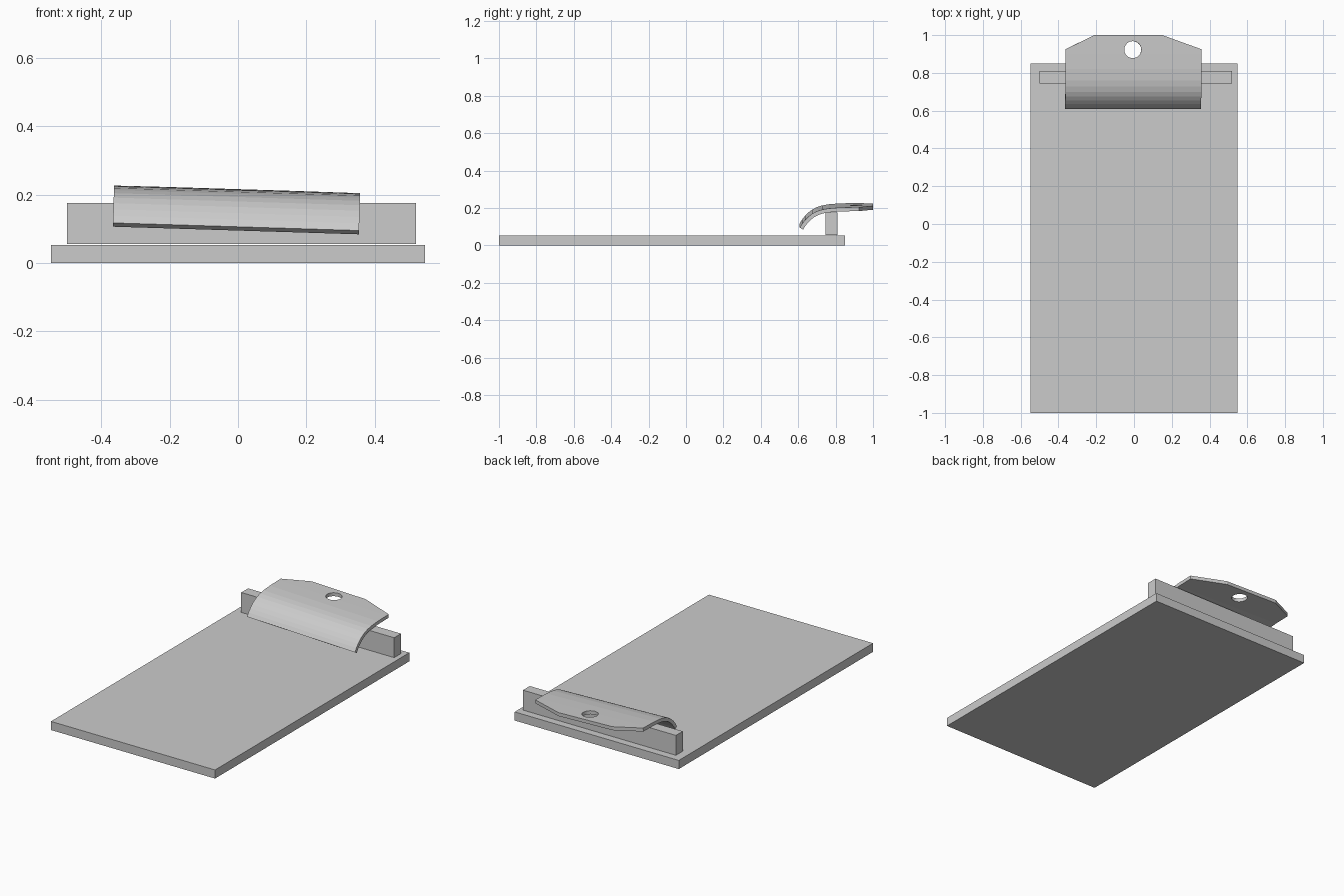
import bpy, bmesh
from math import sin, cos, pi
from mathutils import Vector, Matrix

if "Cube" in bpy.data.objects:
    bpy.data.objects.remove(bpy.data.objects["Cube"])


def make_object(name, bm):
    bmesh.ops.recalc_face_normals(bm, faces=bm.faces[:])
    mesh = bpy.data.meshes.new(name)
    bm.to_mesh(mesh)
    bm.free()
    obj = bpy.data.objects.new(name, mesh)
    bpy.context.collection.objects.link(obj)
    return obj


def box(name, lo, hi):
    lo, hi = Vector(lo), Vector(hi)
    bm = bmesh.new()
    bmesh.ops.create_cube(bm, size=1, matrix=Matrix.Translation((lo + hi) / 2)
                          @ Matrix.Diagonal((*(hi - lo), 1)))
    return make_object(name, bm)


def extrude(bm, points, direction):
    face = bm.faces.new([bm.verts.new(p) for p in points])
    res = bmesh.ops.extrude_face_region(bm, geom=[face])
    verts = [g for g in res["geom"] if isinstance(g, bmesh.types.BMVert)]
    bmesh.ops.translate(bm, verts=verts, vec=direction)


# Board and the raised bar that carries the clip
box("board", (-0.547, -1.0, 0.0), (0.547, 0.85, 0.052))
box("clip_bar", (-0.5, 0.745, 0.055), (0.52, 0.81, 0.175))

# Clip plate: curved sheet profile in the y-z plane
X0, X1, THICK = -0.363, 0.357, 0.021
outer = [Vector(p) for p in [(0.608, 0.106), (0.621, 0.127), (0.636, 0.146),
         (0.654, 0.164), (0.675, 0.18), (0.7, 0.193), (0.728, 0.202),
         (0.76, 0.208), (0.82, 0.213), (0.9, 0.215), (1.0, 0.216)]]
inner = []
for i, p in enumerate(outer):
    t = (outer[min(i + 1, len(outer) - 1)] - outer[max(i - 1, 0)]).normalized()
    inner.append(p + Vector((t.y, -t.x)) * THICK)
inner[-1].x = 1.0
bm = bmesh.new()
extrude(bm, [(X0, p.x, p.y) for p in outer + inner[::-1]], (X1 - X0, 0, 0))

# Slanted rear corners of the clip
for side, corner, rear in ((X0, 0.925, -0.21), (X1, 0.925, 0.15)):
    a, b = Vector((side, corner, 0)), Vector((rear, 1.0, 0))
    d = b - a
    normal = Vector((-d.y, d.x, 0))
    if normal.y < 0:
        normal.negate()
    cut = bmesh.ops.bisect_plane(bm, geom=bm.verts[:] + bm.edges[:] + bm.faces[:],
                                 plane_co=a, plane_no=normal, clear_outer=True)
    edges = [e for e in bm.edges if e.is_boundary]
    bmesh.ops.holes_fill(bm, edges=edges, sides=0)
clip = make_object("clip_plate", bm)

# Hanging hole through the clip
bm = bmesh.new()
ring = [(-0.007 + 0.045 * cos(2 * pi * i / 32), 0.923 + 0.045 * sin(2 * pi * i / 32), 0.0)
        for i in range(32)]
extrude(bm, ring, (0, 0, 0.4))
cutter = make_object("hole_cutter", bm)
cutter.hide_render = True
mod = clip.modifiers.new("hole", "BOOLEAN")
mod.operation = "DIFFERENCE"
mod.solver = "EXACT"
mod.object = cutter
bpy.context.view_layer.objects.active = clip
bpy.ops.object.modifier_apply(modifier=mod.name)
bpy.data.objects.remove(cutter)

# The clip sits slightly tilted, its right end lower
pivot = Vector((-0.003, 0, 0.2))
clip.data.transform(Matrix.Translation(pivot) @ Matrix.Rotation(0.031, 4, "Y")
                    @ Matrix.Translation(-pivot))
